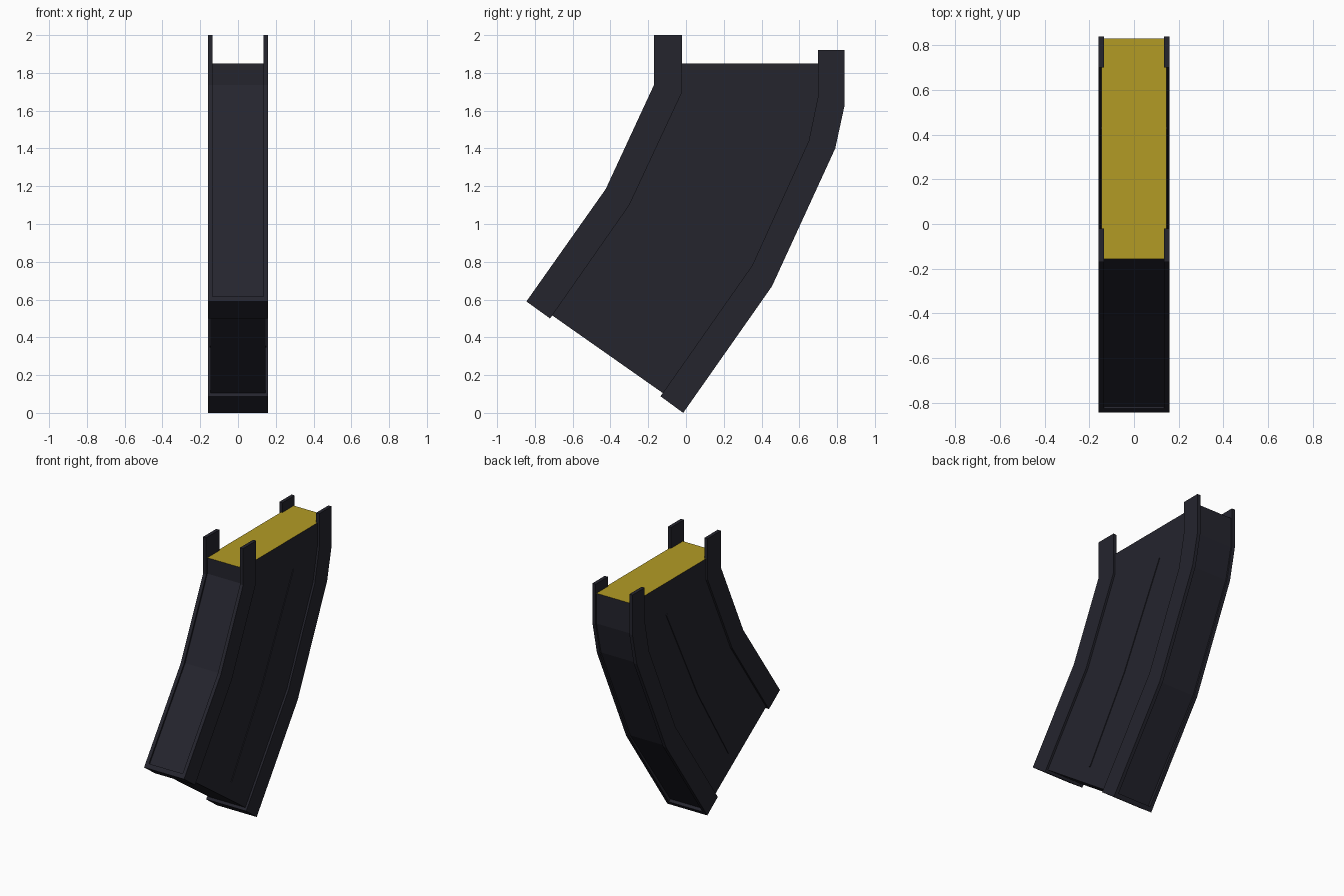
import bpy, bmesh
from mathutils import Vector

if "Cube" in bpy.data.objects:
    bpy.data.objects.remove(bpy.data.objects["Cube"])


def material(name, rgb):
    m = bpy.data.materials.new(name)
    m.diffuse_color = (*rgb, 1)
    m.use_nodes = True
    m.node_tree.nodes["Principled BSDF"].inputs["Base Color"].default_value = m.diffuse_color
    return m


DARK = material("dark slate", (0.018, 0.018, 0.027))
YELLOW = material("mustard yellow", (0.45, 0.33, 0.018))


def prism(name, profile, x0, x1):
    """Extrude a closed (y, z) profile from x0 to x1."""
    bm = bmesh.new()
    a = [bm.verts.new((x0, y, z)) for y, z in profile]
    b = [bm.verts.new((x1, y, z)) for y, z in profile]
    n = len(profile)
    bm.faces.new(a)
    bm.faces.new(b[::-1])
    for i in range(n):
        j = (i + 1) % n
        bm.faces.new((a[j], a[i], b[i], b[j]))
    bmesh.ops.recalc_face_normals(bm, faces=bm.faces)
    me = bpy.data.meshes.new(name)
    bm.to_mesh(me)
    bm.free()
    ob = bpy.data.objects.new(name, me)
    bpy.context.collection.objects.link(ob)
    me.materials.append(DARK)
    return ob


# Curved box body with a yellow top face
front = [(-0.157, 1.85), (-0.157, 1.735), (-0.411, 1.185), (-0.825, 0.598)]
back = [(-0.02, 0.033), (0.443, 0.675), (0.778, 1.403), (0.83, 1.632), (0.83, 1.85)]
body = prism("body", front + back, -0.145, 0.145)
body.data.materials.append(YELLOW)
for p in body.data.polygons:
    if p.normal.z > 0.9:
        p.material_index = 1

# Corner rails, whose tops stand above the body as tabs
front_rail = [(-0.17, 2.0), (-0.17, 1.735), (-0.425, 1.185), (-0.845, 0.59),
              (-0.72, 0.5), (-0.71, 0.513), (-0.3, 1.1), (-0.02, 1.7), (-0.02, 2.0)]
back_rail = [(0.7, 1.92), (0.7, 1.68), (0.65, 1.44), (0.35, 0.78), (-0.123, 0.105),
             (-0.135, 0.088), (-0.015, 0.0), (0.455, 0.67), (0.79, 1.4),
             (0.84, 1.63), (0.84, 1.92)]
for side, s in (("left", -1), ("right", 1)):
    prism(f"front_rail_{side}", front_rail, s * 0.135, s * 0.16)
    prism(f"back_rail_{side}", back_rail, s * 0.135, s * 0.16)

# Lips closing the lower ends between the rails
prism("front_lip", [(-0.845, 0.59), (-0.72, 0.5), (-0.70, 0.527), (-0.826, 0.617)], -0.135, 0.135)
prism("back_lip", [(-0.135, 0.088), (-0.015, 0.0), (0.004, 0.027), (-0.116, 0.115)], -0.135, 0.135)

# Thin bent rib along each side
path = [Vector(p) for p in ((0.43, 1.62), (0.07, 0.91), (-0.28, 0.35))]
half = Vector((0.007, -0.004))
rib = [p - half for p in path] + [p + half for p in reversed(path)]
for side, s in (("left", -1), ("right", 1)):
    prism(f"side_rib_{side}", [tuple(p) for p in rib], s * 0.14, s * 0.15)
